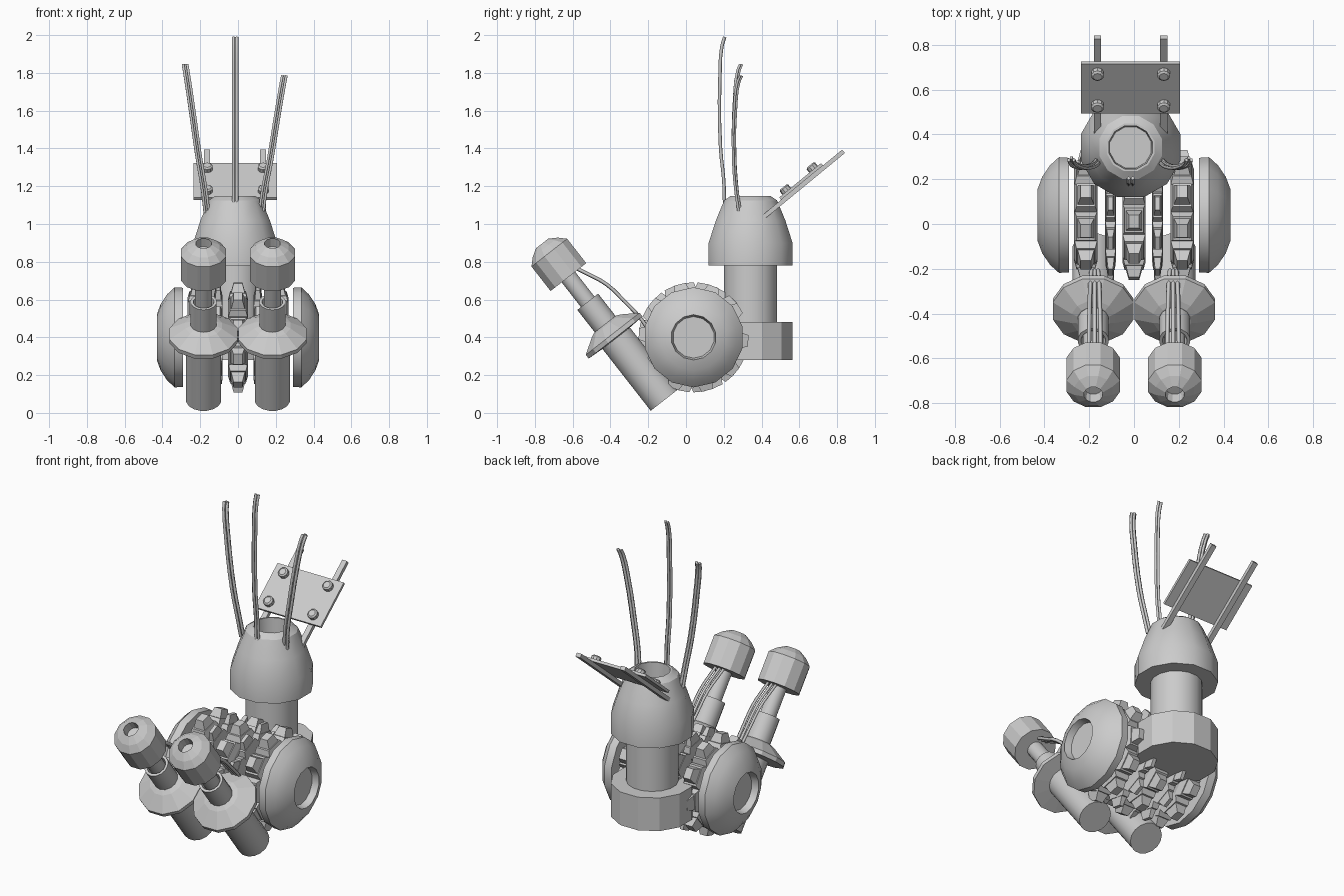
import bpy, bmesh, math
from mathutils import Vector, Matrix

if "Cube" in bpy.data.objects:
    bpy.data.objects.remove(bpy.data.objects["Cube"])

grey = bpy.data.materials.new("plain_grey")
grey.diffuse_color = (0.6, 0.6, 0.6, 1)
grey.use_nodes = True
grey.node_tree.nodes["Principled BSDF"].inputs["Base Color"].default_value = grey.diffuse_color


def add_object(name, bm, smooth=None):
    bmesh.ops.recalc_face_normals(bm, faces=bm.faces)
    me = bpy.data.meshes.new(name)
    bm.to_mesh(me)
    bm.free()
    me.materials.append(grey)
    ob = bpy.data.objects.new(name, me)
    bpy.context.collection.objects.link(ob)
    if smooth:
        bpy.ops.object.select_all(action='DESELECT')
        ob.select_set(True)
        bpy.context.view_layer.objects.active = ob
        bpy.ops.object.shade_smooth_by_angle(angle=math.radians(smooth))
    return ob


def lathe(name, profile, origin, axis, sides, smooth=None):
    """Closed solid turned from (distance along axis, radius) points."""
    bm = bmesh.new()
    m = Matrix.Translation(origin) @ Vector(axis).to_track_quat('Z', 'Y').to_matrix().to_4x4()
    rings = []
    for t, r in profile:
        rings.append([bm.verts.new(m @ Vector((r * math.cos(a), r * math.sin(a), t)))
                      for a in (2 * math.pi * (i + .5) / sides for i in range(sides))])
    for a, b in zip(rings, rings[1:]):
        for i in range(sides):
            j = (i + 1) % sides
            bm.faces.new((a[i], a[j], b[j], b[i]))
    bm.faces.new(rings[0])
    bm.faces.new(rings[-1])
    return add_object(name, bm, smooth)


def frustum(bm, m, low, high, z0, z1):
    """Tapered block with half sizes low and high, placed by matrix m."""
    loops = [[bm.verts.new(m @ Vector((sx * h[0], sy * h[1], z)))
              for sx, sy in ((-1, -1), (1, -1), (1, 1), (-1, 1))]
             for h, z in ((low, z0), (high, z1))]
    a, b = loops
    for i in range(4):
        j = (i + 1) % 4
        bm.faces.new((a[i], a[j], b[j], b[i]))
    bm.faces.new(a[::-1])
    bm.faces.new(b)


def strand(name, points, radius):
    """Smooth thin cable through the points."""
    cu = bpy.data.curves.new(name, 'CURVE')
    cu.dimensions = '3D'
    cu.bevel_depth = radius
    cu.bevel_resolution = 0
    cu.resolution_u = 3
    cu.use_fill_caps = True
    sp = cu.splines.new('BEZIER')
    sp.bezier_points.add(len(points) - 1)
    for bp, p in zip(sp.bezier_points, points):
        bp.co = p
        bp.handle_left_type = bp.handle_right_type = 'AUTO'
    cu.materials.append(grey)
    ob = bpy.data.objects.new(name, cu)
    bpy.context.collection.objects.link(ob)


HUB = Vector((0, .04, .4))

# Wheels with recessed hubs
for s in (-1, 1):
    lathe("wheel", [(.29, .215), (.29, .262), (.335, .265), (.375, .228), (.41, .175),
                    (.43, .12), (.39, .11)], HUB, (s, 0, 0), 14, 31)


# Rings of tread links between the wheels
def tread(x, half, count, phase):
    bm = bmesh.new()
    for i in range(count):
        m = (Matrix.Translation(HUB + Vector((x, 0, 0)))
             @ Matrix.Rotation(2 * math.pi * i / count + phase, 4, 'X'))
        frustum(bm, m, (half * .7, .045), (half, .07), .15, .2)
        frustum(bm, m, (half, .07), (half * .8, .055), .2, .24)
        frustum(bm, m, (half * .7, .045), (half * .45, .03), .24, .29)
    add_object("tread_ring", bm)


tread(0, .052, 10, .1)
for s in (-1, 1):
    tread(s * .215, .052, 10, .25)
    tread(s * .105, .024, 10, .45)

# Tilted front cylinders with flange, collar, neck and capped head
TILT = math.radians(38)
U = Vector((0, -math.sin(TILT), math.cos(TILT)))
for s in (-1, 1):
    base = Vector((s * .182, -.114, .068))
    lathe("lower_tube", [(0, .094), (.46, .094)], base, U, 16, 31)
    lathe("flange", [(.415, .09), (.42, .187), (.445, .187), (.5, .1), (.51, .075)], base, U, 12)
    lathe("collar", [(.45, .07), (.66, .07), (.66, .055), (.62, .05)], base, U, 14, 31)
    lathe("neck", [(.55, .047), (.84, .047)], base, U, 12, 31)
    lathe("head", [(.826, .05), (.826, .124), (.99, .124), (1.025, .088), (1.052, .043),
                   (1.0, .04)], base, U, 12)
    # Cables from head to hub
    for k in (-1, 0, 1):
        path = ((-.60, .775, .026), (-.53, .74, .026), (-.42, .68, .024), (-.33, .595, .022),
                (-.24, .50, .018), (-.205, .45, .014))
        strand("head_cable", [(s * .175 + k * dx, y, z) for y, z, dx in path], .01)

# Rear column: base, shaft and hollow dome
C = (-.015, .342, 0)
lathe("column_base", [(.28, .23), (.48, .23)], C, (0, 0, 1), 12)
lathe("column_shaft", [(.46, .143), (.82, .143)], C, (0, 0, 1), 16, 31)
lathe("column_dome", [(.78, .14), (.78, .23), (.90, .23), (1.02, .19), (1.125, .145),
                      (1.148, .11), (1.148, .1), (1.05, .095)], C, (0, 0, 1), 12, 31)

# Tilted panel on two rails, with bolts
ANG = math.radians(39.4)
P = Matrix.Translation((-.015, .62, 1.212)) @ Matrix.Rotation(ANG, 4, 'X')
bm = bmesh.new()
frustum(bm, P, (.221, .143), (.221, .143), .009, .025)
add_object("panel", bm)
for s in (-1, 1):
    bm = bmesh.new()
    frustum(bm, P @ Matrix.Translation((s * .148, 0, 0)), (.016, .275), (.016, .275), -.014, .009)
    add_object("panel_rail", bm)
    for t in (-1, 1):
        lathe("panel_bolt", [(0, .029), (.023, .029), (.03, .02)],
              P @ Vector((s * .148, t * .092, .024)), P.to_3x3() @ Vector((0, 0, 1)), 10)

# Antennas, each a bundle of thin strands
centre = [(-.015, .204, 1.11), (-.015, .2, 1.23), (-.015, .183, 1.4), (-.015, .18, 1.79),
          (-.015, .19, 1.94), (-.015, .205, 1.99)]
side = [(0, .278, 1.06), (.12, .262, 1.18), (.38, .25, 1.36), (.75, .255, 1.66),
        (.95, .272, 1.81), (1, .286, 1.845)]
left = [(-.165 - .115 * f, y, z) for f, y, z in side]
right = [(.125 + .12 * f, y, 1.07 + (z - 1.06) * .91) for f, y, z in side]
for path, offsets in ((centre, ((-.009, 0), (.009, 0))),
                      (left, ((-.011, 0), (.011, 0), (0, .01))),
                      (right, ((-.011, 0), (.011, 0), (0, .01)))):
    for dx, dy in offsets:
        strand("antenna", [(x + dx, y + dy, z) for x, y, z in path], .009)
